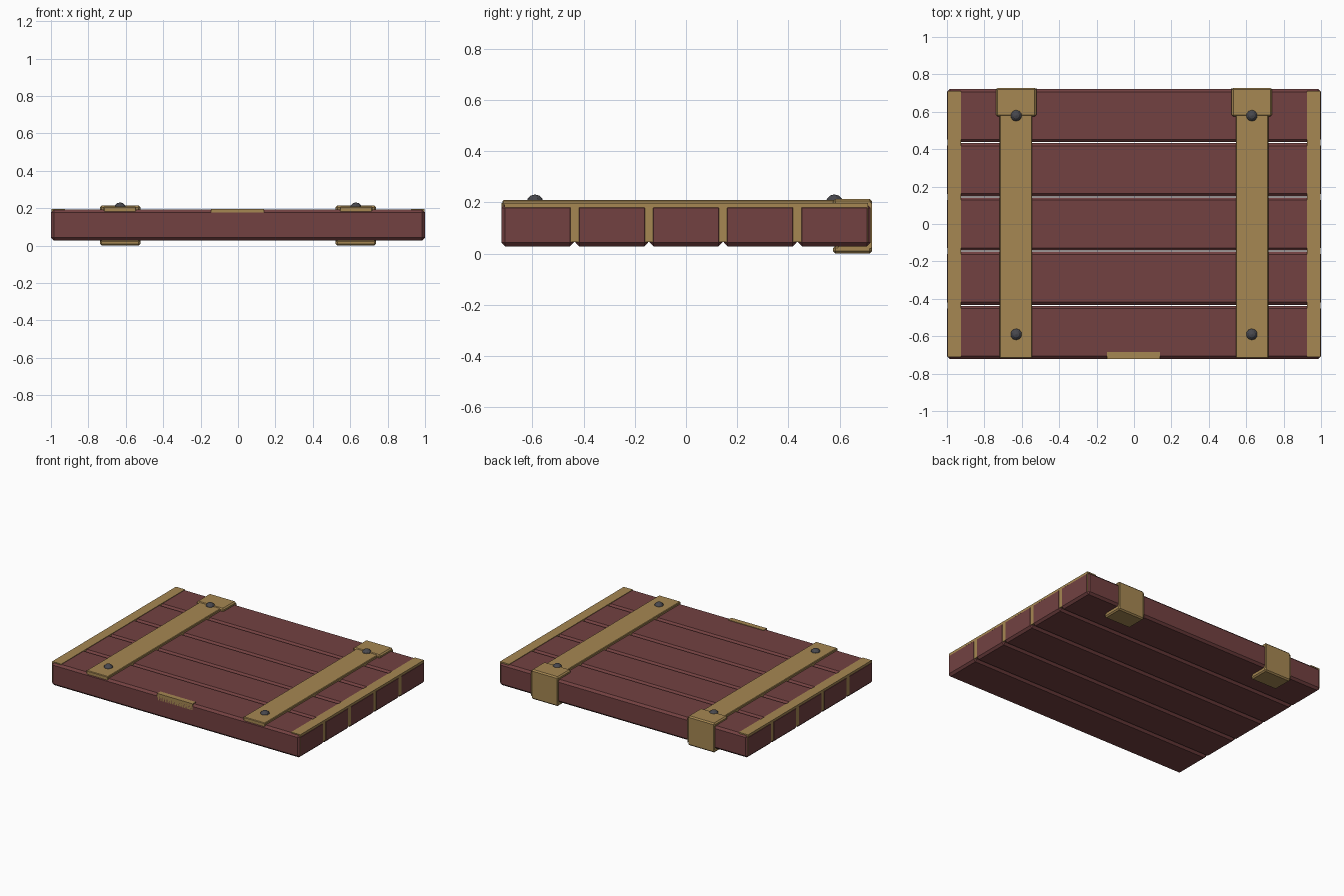
import bpy, bmesh
from mathutils import Matrix

cube = bpy.data.objects.get("Cube")
if cube:
    bpy.data.objects.remove(cube, do_unlink=True)


def make_material(name, color, rough=0.7):
    m = bpy.data.materials.new(name)
    m.use_nodes = True
    m.diffuse_color = color
    bsdf = m.node_tree.nodes["Principled BSDF"]
    bsdf.inputs["Base Color"].default_value = color
    bsdf.inputs["Roughness"].default_value = rough
    return m


wood = make_material("red wood", (0.17, 0.053, 0.053, 1))
brass = make_material("dull brass", (0.38, 0.245, 0.085, 1))
iron = make_material("dark iron", (0.065, 0.065, 0.075, 1))


def finish(name, bm, mat, bevel=0):
    if bevel:
        bmesh.ops.bevel(bm, geom=bm.edges[:], offset=bevel, segments=1,
                        affect='EDGES', clamp_overlap=True)
    bmesh.ops.recalc_face_normals(bm, faces=bm.faces[:])
    me = bpy.data.meshes.new(name)
    bm.to_mesh(me)
    bm.free()
    me.materials.append(mat)
    ob = bpy.data.objects.new(name, me)
    bpy.context.collection.objects.link(ob)
    return ob


def box(name, low, high, mat, bevel=0):
    bm = bmesh.new()
    bmesh.ops.create_cube(bm, size=1)
    for v in bm.verts:
        for i in range(3):
            v.co[i] = low[i] if v.co[i] < 0 else high[i]
    return finish(name, bm, mat, bevel)


def bracket(name, x0, x1, profile, mat, bevel):
    # Side profile in the y-z plane, extruded along x
    bm = bmesh.new()
    face = bm.faces.new([bm.verts.new((x0, y, z)) for y, z in profile])
    ext = bmesh.ops.extrude_face_region(bm, geom=[face])
    moved = [g for g in ext["geom"] if isinstance(g, bmesh.types.BMVert)]
    bmesh.ops.translate(bm, verts=moved, vec=(x1 - x0, 0, 0))
    return finish(name, bm, mat, bevel)


def bolt(name, x, y):
    bm = bmesh.new()
    bmesh.ops.create_uvsphere(bm, u_segments=10, v_segments=6, radius=1)
    bmesh.ops.transform(bm, verts=bm.verts[:],
                        matrix=Matrix.Translation((x, y, 0.2)) @
                        Matrix.Diagonal((0.033, 0.033, 0.031, 1)))
    return finish(name, bm, iron)


# Five chamfered planks with narrow gaps
pitch, half = 0.29, 0.142
for i in range(5):
    y = (i - 2) * pitch
    box(f"plank_{i + 1}", (-1, y - half, 0.028), (1, y + half, 0.193), wood, 0.015)

# Latch plate on the front edge
box("latch_plate", (-0.145, -0.722, 0.15), (0.14, -0.685, 0.197), brass)

# C-shaped bracket wrapping over the back edge
clasp = [(0.575, 0.214), (0.727, 0.214), (0.727, 0), (0.575, 0),
         (0.575, 0.03), (0.718, 0.03), (0.718, 0.185), (0.575, 0.185)]

# Mirrored fittings
for side, s in (("left", 1), ("right", -1)):
    def span(a, b):
        return sorted((s * a, s * b))
    a, b = span(0.925, 0.998)
    box(f"{side}_end_trim", (a, -0.71, 0.045), (b, 0.712, 0.197), brass)
    a, b = span(0.545, 0.718)
    box(f"{side}_strap", (a, -0.717, 0.17), (b, 0.7, 0.209), brass, 0.004)
    a, b = span(0.522, 0.738)
    bracket(f"{side}_back_bracket", a, b, clasp, brass, 0.009)
    bolt(f"{side}_front_bolt", s * 0.63, -0.59)
    bolt(f"{side}_back_bolt", s * 0.63, 0.58)
